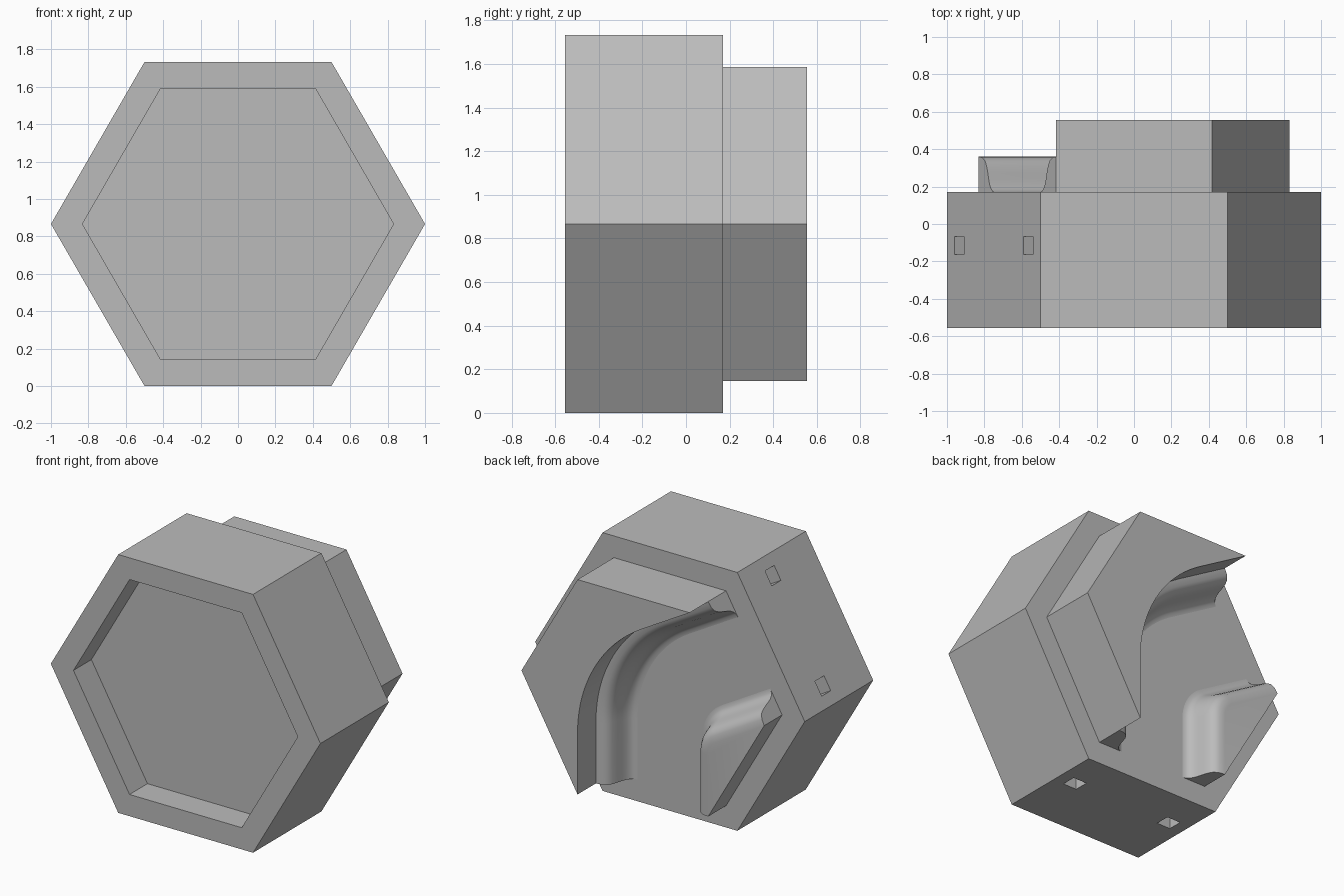
import bpy, bmesh
from math import sin, cos, pi, radians
from mathutils import Matrix, Vector

if "Cube" in bpy.data.objects:
    bpy.data.objects.remove(bpy.data.objects["Cube"], do_unlink=True)

MID = 0.866                            # height of the hexagon centre
FRONT, STEP, BACK = -0.555, 0.17, 0.555
RIM = 0.36                             # height of the channel lip
SMALL = 0.832                          # corner radius of the back hexagon
APO = SMALL * cos(pi / 6)
TURN = 0.53                            # bend radius of the channel centreline

grey = bpy.data.materials.new("plain grey")
grey.use_nodes = True
grey.diffuse_color = (0.5, 0.5, 0.5, 1)
grey.node_tree.nodes["Principled BSDF"].inputs["Base Color"].default_value = (0.5, 0.5, 0.5, 1)


def corner(i, radius=SMALL):
    a = i * pi / 3
    return radius * cos(a), MID + radius * sin(a)


def hexagon(radius):
    return [corner(i, radius) for i in range(6)]


def loft(name, rings):
    """Closed solid through equal-length rings given as (y, [(x, z), ...])."""
    bm = bmesh.new()
    loops = [[bm.verts.new((x, y, z)) for x, z in pts] for y, pts in rings]
    n = len(loops[0])
    for a, b in zip(loops, loops[1:]):
        for i in range(n):
            j = (i + 1) % n
            bm.faces.new((a[i], a[j], b[j], b[i]))
    bm.faces.new(loops[0])
    bm.faces.new(loops[-1])
    bmesh.ops.remove_doubles(bm, verts=bm.verts, dist=0.0005)
    bmesh.ops.recalc_face_normals(bm, faces=bm.faces)
    mesh = bpy.data.meshes.new(name)
    bm.to_mesh(mesh)
    bm.free()
    mesh.materials.append(grey)
    obj = bpy.data.objects.new(name, mesh)
    bpy.context.collection.objects.link(obj)
    return obj


def channel_path(h, steps=24):
    """Line at offset h from the centreline: bottom side, bend, upper side."""
    cx, cz = -TURN, MID - TURN * math_tan30
    pts = [(h, MID - APO)]
    for i in range(steps + 1):
        a = i / steps * pi / 3
        pts.append((cx + (TURN + h) * cos(a), cz + (TURN + h) * sin(a)))
    a = radians(150)
    pts.append((APO * cos(a) + h * 0.5, MID + APO * sin(a) + h * cos(pi / 6)))
    return pts


math_tan30 = sin(pi / 6) / cos(pi / 6)

# Hexagonal base with a shallow recess in the front
base = loft("hexagon_base", [
    (FRONT + 0.19, hexagon(SMALL)), (FRONT, hexagon(SMALL)),
    (FRONT, hexagon(1)), (STEP, hexagon(1))])

# Square sockets in the two sides where the channel ends
for angle in (150, 270):
    out = Vector((cos(radians(angle)), 0, sin(radians(angle))))
    along = Vector((-out.z, 0, out.x))
    for side in (-1, 1):
        spot = out * MID + along * 0.37 * side + Vector((0, -0.115, MID))
        bpy.ops.mesh.primitive_cube_add(size=1)
        cutter = bpy.context.object
        cutter.name = "socket_cutter"
        cutter.hide_render = True
        frame = Matrix((along, (0, 1, 0), out)).transposed().to_4x4()
        cutter.matrix_world = Matrix.Translation(spot) @ frame @ Matrix.Diagonal((0.1, 0.096, 0.2, 1))
        bpy.context.view_layer.update()
        cut = base.modifiers.new("socket", 'BOOLEAN')
        cut.operation, cut.object, cut.solver = 'DIFFERENCE', cutter, 'EXACT'
        bpy.context.view_layer.objects.active = base
        bpy.ops.object.modifier_apply(modifier=cut.name)
        bpy.data.objects.remove(cutter, do_unlink=True)

# Channel wall profile: (distance from centreline, y), floor to lip
LIP = SMALL / 2
wall = [(0.24, STEP), (0.262, 0.174), (0.28, 0.187), (0.295, 0.21), (0.306, 0.24),
        (0.316, 0.275), (0.328, 0.31), (0.345, 0.338), (0.375, 0.355), (LIP, RIM)]

# Tall bank outside the bend, low bank inside it
outer = [corner(2), corner(1), corner(0), corner(5)]
inner = [corner(2 + 1), corner(4)]
tall = [(y, channel_path(h) + outer) for h, y in wall + [(LIP, BACK)]]
low = [(y, channel_path(-h) + inner) for h, y in wall]
banks = [loft("outer_bank", tall), loft("inner_bank", low)]

for obj in banks:
    bpy.ops.object.select_all(action='DESELECT')
    obj.select_set(True)
    bpy.context.view_layer.objects.active = obj
    bpy.ops.object.shade_smooth_by_angle(angle=radians(35))
